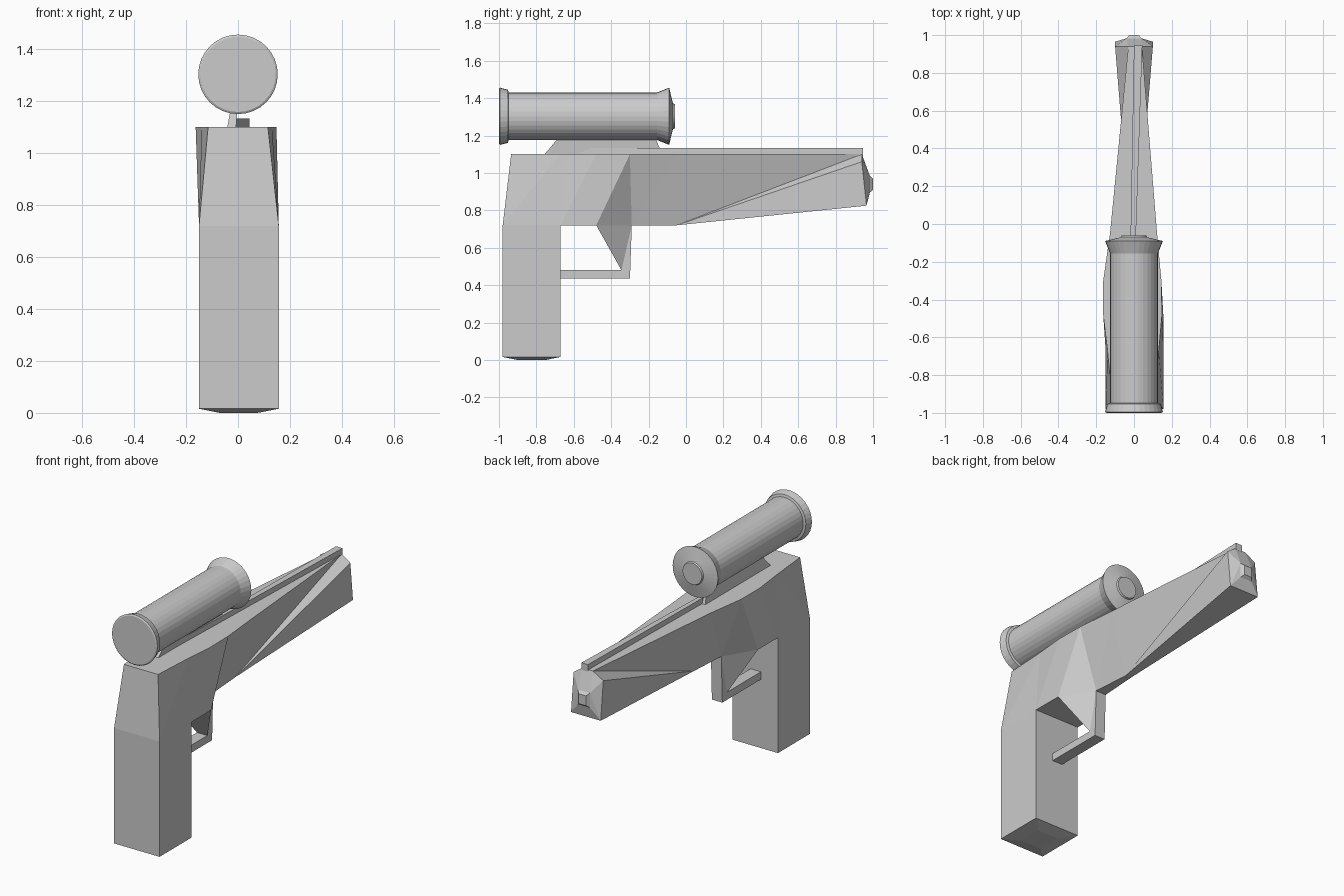
import bpy, bmesh, math
from mathutils import Vector

if "Cube" in bpy.data.objects:
    bpy.data.objects.remove(bpy.data.objects["Cube"])


def loft(name, rings):
    """Skin equal-length rings of points, cap both ends, merge collapsed corners."""
    bm = bmesh.new()
    vs = [[bm.verts.new(p) for p in r] for r in rings]
    n = len(rings[0])
    for a, b in zip(vs, vs[1:]):
        for i in range(n):
            j = (i + 1) % n
            # mirrored diagonals on the two halves of low-poly rings
            if n > 8:
                bm.faces.new((a[i], a[j], b[j], b[i]))
            elif i < n // 2:
                bm.faces.new((a[i], a[j], b[i]))
                bm.faces.new((a[j], b[j], b[i]))
            else:
                bm.faces.new((a[i], a[j], b[j]))
                bm.faces.new((a[i], b[j], b[i]))
    bm.faces.new(vs[0])
    bm.faces.new(vs[-1])
    bmesh.ops.remove_doubles(bm, verts=bm.verts, dist=0.0005)
    bmesh.ops.dissolve_limit(bm, angle_limit=math.radians(0.5),
                             verts=bm.verts, edges=bm.edges)
    bmesh.ops.recalc_face_normals(bm, faces=bm.faces)
    me = bpy.data.meshes.new(name)
    bm.to_mesh(me)
    bm.free()
    ob = bpy.data.objects.new(name, me)
    bpy.context.collection.objects.link(ob)
    return ob


def section(yt, yb, top, bot, zt, zb, shoulder=None):
    """Body cross-section: narrow top, optional shoulder, bottom."""
    s = shoulder if shoulder else zb
    ys = yt if shoulder else yb
    return [(top[0], yt, zt), (bot[0], ys, s), (bot[0], yb, zb),
            (bot[1], yb, zb), (bot[1], ys, s), (top[1], yt, zt)]


def rect_z(x0, x1, y0, y1, z):
    return [(x0, y0, z), (x0, y1, z), (x1, y1, z), (x1, y0, z)]


def rect_y(x0, x1, y, z0, z1):
    return [(x0, y, z0), (x1, y, z0), (x1, y, z1), (x0, y, z1)]


# receiver and tapering barrel with bevelled muzzle
loft("body", [
    section(-0.935, -0.98, (-0.115, 0.115), (-0.15, 0.157), 1.10, 0.72),
    section(-0.67, -0.67, (-0.14, 0.131), (-0.15, 0.157), 1.10, 0.72),
    section(-0.48, -0.48, (-0.163, 0.148), (-0.15, 0.155), 1.10, 0.72),
    section(-0.30, -0.29, (-0.163, 0.145), (-0.035, 0.035), 1.10, 0.72),
    section(-0.05, -0.05, (-0.127, 0.122), (-0.02, 0.018), 1.10, 0.72),
    section(0.94, 0.965, (-0.03, 0.042), (-0.10, 0.10), 1.10, 0.825, 1.06),
    section(0.983, 0.983, (-0.04, 0.04), (-0.04, 0.04), 0.985, 0.895, 0.985),
    section(1.0, 1.0, (-0.025, 0.025), (-0.025, 0.025), 0.97, 0.91, 0.97),
])

# grip with chamfered base
loft("grip", [
    rect_z(-0.07, 0.075, -0.90, -0.75, 0.0),
    rect_z(-0.15, 0.157, -0.98, -0.672, 0.016),
    rect_z(-0.15, 0.157, -0.98, -0.672, 0.72),
])

# wedge-shaped post in front of the trigger opening
loft("guard_post", [
    [(-0.15, -0.48, 0.72), (-0.035, -0.29, 0.72),
     (0.035, -0.29, 0.72), (0.155, -0.48, 0.72)],
    rect_z(-0.035, 0.035, -0.345, -0.298, 0.48),
    rect_z(-0.035, 0.035, -0.345, -0.30, 0.435),
])

# lower guard bar
loft("guard_bar", [
    rect_y(-0.035, 0.035, -0.675, 0.435, 0.481),
    rect_y(-0.035, 0.035, -0.34, 0.435, 0.481),
])

# sight rail along the top
loft("top_rail", [
    rect_y(-0.028, -0.008, -0.60, 1.09, 1.133),
    rect_y(0.0, 0.044, 0.945, 1.09, 1.133),
])

# scope mount, leaning slightly
loft("scope_mount", [
    rect_z(-0.042, -0.008, -0.76, -0.125, 1.095),
    rect_z(-0.025, 0.0, -0.68, -0.165, 1.19),
])

# scope tube with flared ends and rear lens
profile = [(-1.0, 0.145), (-0.995, 0.153), (-0.952, 0.142), (-0.948, 0.127),
           (-0.155, 0.127), (-0.09, 0.153), (-0.07, 0.069), (-0.06, 0.065)]
SIDES = 32
loft("scope", [[(r * math.cos(2 * math.pi * k / SIDES), y,
                 1.303 + r * math.sin(2 * math.pi * k / SIDES))
                for k in range(SIDES)] for y, r in profile])
